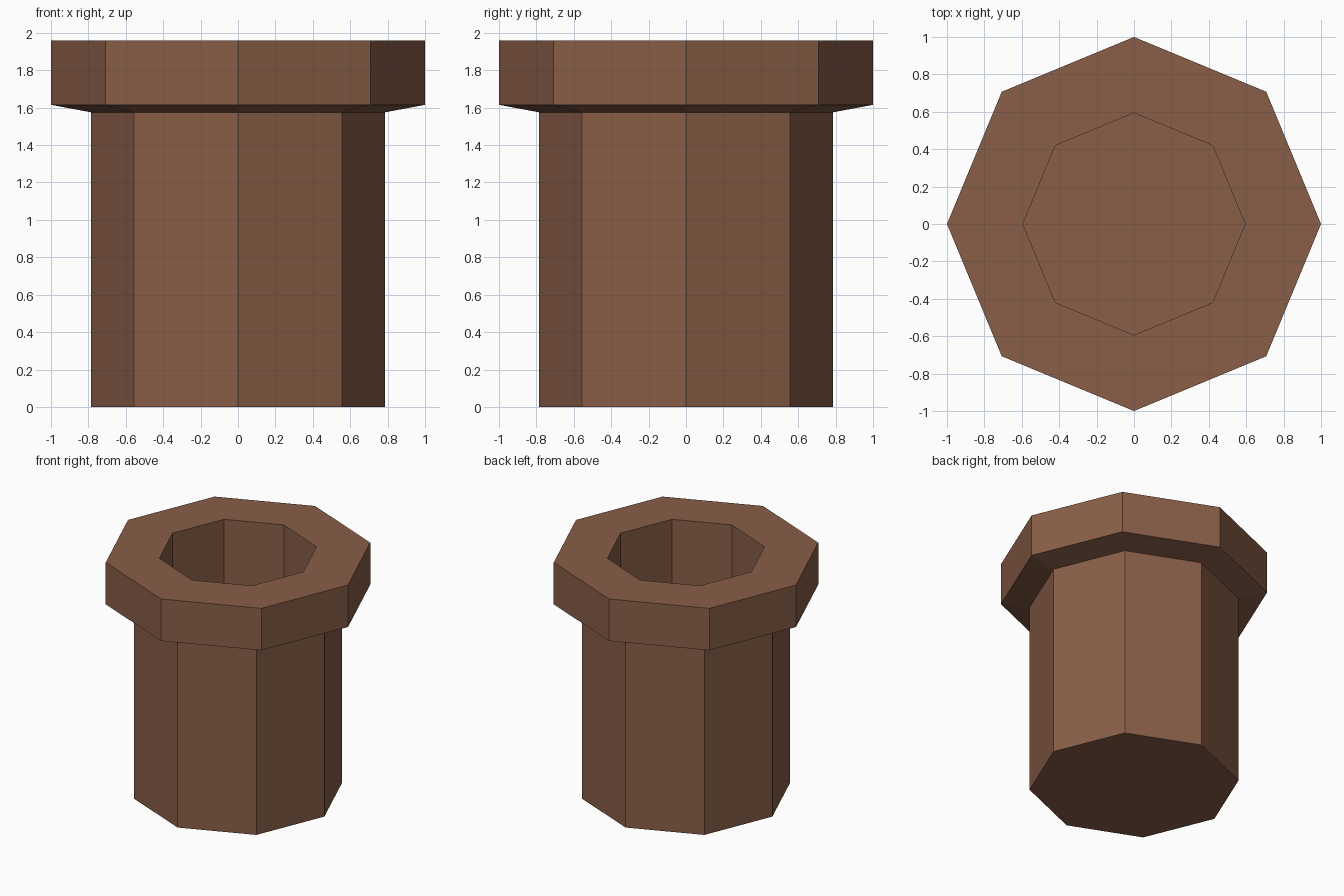
import bpy, bmesh, math

if "Cube" in bpy.data.objects:
    bpy.data.objects.remove(bpy.data.objects["Cube"])

SIDES = 8

# Single brown colour
brown = bpy.data.materials.new("brown clay")
brown.diffuse_color = (0.25, 0.112, 0.064, 1.0)
brown.use_nodes = True
brown.node_tree.nodes["Principled BSDF"].inputs["Base Color"].default_value = brown.diffuse_color

# Profile (radius, height): outer body, flared rim, straight inner wall, floor
profile = [(0.785, 0.0), (0.785, 1.575), (1.0, 1.615), (1.0, 1.96),
           (0.594, 1.96), (0.594, 0.2)]

bm = bmesh.new()
rings = []
for r, z in profile:
    rings.append([bm.verts.new((r * math.cos(2 * math.pi * i / SIDES),
                                r * math.sin(2 * math.pi * i / SIDES), z))
                  for i in range(SIDES)])

# Side walls between consecutive rings
for a, b in zip(rings, rings[1:]):
    for i in range(SIDES):
        j = (i + 1) % SIDES
        bm.faces.new((a[i], a[j], b[j], b[i]))

# Underside and inner floor
bm.faces.new(rings[0][::-1])
bm.faces.new(rings[-1])
bmesh.ops.recalc_face_normals(bm, faces=bm.faces[:])

mesh = bpy.data.meshes.new("octagonal_pot")
bm.to_mesh(mesh)
bm.free()
mesh.materials.append(brown)
pot = bpy.data.objects.new("octagonal_pot", mesh)
bpy.context.collection.objects.link(pot)
